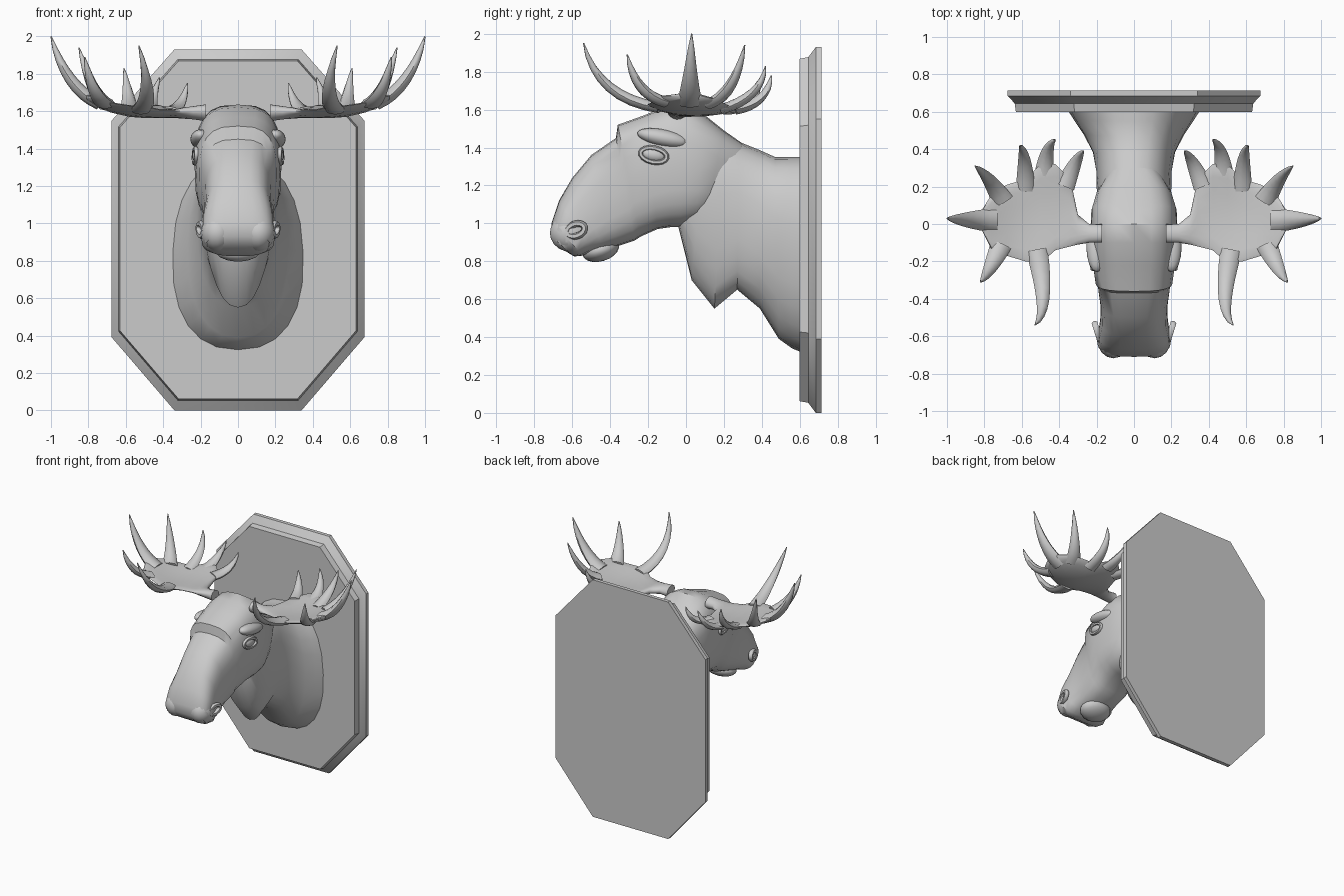
import bpy
import bmesh
from math import sin, cos, pi, radians
from mathutils import Vector, Matrix

cube = bpy.data.objects.get("Cube")
if cube:
    bpy.data.objects.remove(cube, do_unlink=True)


def finish(name, bm, sharp=40):
    bmesh.ops.recalc_face_normals(bm, faces=bm.faces)
    mesh = bpy.data.meshes.new(name)
    bm.to_mesh(mesh)
    bm.free()
    mesh.shade_smooth()
    mesh.set_sharp_from_angle(angle=radians(sharp))
    obj = bpy.data.objects.new(name, mesh)
    bpy.context.collection.objects.link(obj)
    return obj


def add_loft(bm, rings):
    """Skin a list of equal closed rings and cap both ends."""
    loops = [[bm.verts.new(p) for p in ring] for ring in rings]
    count = len(loops[0])
    for a, b in zip(loops, loops[1:]):
        for i in range(count):
            j = (i + 1) % count
            bm.faces.new((a[i], a[j], b[j], b[i]))
    bm.faces.new(loops[0])
    bm.faces.new(loops[-1])


def power(value, exponent):
    return abs(value) ** exponent * (1 if value >= 0 else -1)


def section(top, bottom, width, squareness, pinch, count=24):
    """Rounded cross-section hung between a top and a bottom (y, z) point."""
    top, bottom = Vector((0, *top)), Vector((0, *bottom))
    middle, half = (top + bottom) / 2, (top - bottom) / 2
    ring = []
    for i in range(count):
        a = 2 * pi * i / count
        up = power(cos(a), squareness)
        side = power(sin(a), squareness) * width * (1 + pinch * up)
        ring.append(middle + half * up + Vector((side, 0, 0)))
    return ring


def body(name, sections, squareness):
    bm = bmesh.new()
    add_loft(bm, [section(t, b, w, squareness, p) for t, b, w, p in sections])
    return finish(name, bm)


def ellipsoid(name, place, size, tilt=0):
    bm = bmesh.new()
    matrix = (Matrix.Translation(place) @ Matrix.Rotation(tilt, 4, 'X')
              @ Matrix.Diagonal((*size, 1)))
    bmesh.ops.create_uvsphere(bm, u_segments=16, v_segments=10, radius=1, matrix=matrix)
    return finish(name, bm, 60)


def rim(name, place, length, height, thick, tilt, lean):
    """Oval ring lying against the side of the head."""
    bm = bmesh.new()
    turn = Matrix.Rotation(lean, 3, 'Z') @ Matrix.Rotation(tilt, 3, 'X')
    count, rings = 16, []
    for i in range(count):
        a = 2 * pi * i / count
        out = Vector((0, cos(a), sin(a)))
        core = Vector((0, length * cos(a), height * sin(a)))
        rings.append([bm.verts.new(Vector(place) + turn @ (
            core + thick * (out * cos(b) + Vector((sin(b), 0, 0)))))
            for b in (k * pi / 3 for k in range(6))])
    for i in range(count):
        a, b = rings[i], rings[(i + 1) % count]
        for k in range(6):
            m = (k + 1) % 6
            bm.faces.new((a[k], a[m], b[m], b[k]))
    return finish(name, bm, 60)


# Wall plaque: stepped octagon
corners = [(.34, 0), (.675, .39), (.675, 1.55), (.34, 1.93)]
outline = corners + [(-x, z) for x, z in reversed(corners)]
bm = bmesh.new()
add_loft(bm, [[(x * s, y, .965 + (z - .965) * s) for x, z in outline]
              for y, s in ((.715, 1), (.685, 1), (.645, .945), (.6, .936))])
finish("plaque", bm, 30)

# Neck with hanging dewlap: top, bottom, half width, taper toward the bottom
body("neck", [
    ((.61, 1.35), (.61, .32), .355, -.05),
    ((.55, 1.35), (.56, .34), .32, -.03),
    ((.47, 1.35), (.49, .39), .27, 0),
    ((.38, 1.39), (.39, .55), .22, .05),
    ((.28, 1.43), (.27, .65), .2, .1),
    ((.20, 1.47), (.15, .55), .19, .25),
    ((.10, 1.46), (.03, .70), .18, .2),
    ((-.02, 1.35), (-.04, .98), .15, .1),
], .85)

# Head from poll to nose
body("head", [
    ((.30, 1.42), (.16, 1.06), .15, 0),
    ((.20, 1.49), (.10, 1.02), .2, .05),
    ((.10, 1.57), (.05, 1.0), .228, .02),
    ((.0, 1.635), (-.03, .98), .232, 0),
    ((-.10, 1.62), (-.08, .98), .232, 0),
    ((-.22, 1.57), (-.15, .97), .225, .02),
    ((-.36, 1.52), (-.24, .93), .205, .05),
    ((-.37, 1.45), (-.27, .91), .195, .02),
    ((-.50, 1.36), (-.36, .88), .18, -.03),
    ((-.60, 1.24), (-.43, .86), .178, -.05),
    ((-.67, 1.12), (-.49, .85), .19, 0),
    ((-.71, 1.0), (-.54, .83), .195, 0),
    ((-.71, .93), (-.59, .825), .165, .1),
    ((-.68, .88), (-.63, .85), .1, 0),
], .68)
ellipsoid("lower_lip", (0, -.45, .86), (.125, .1, .06), .3)


def palm_height(x, y):
    return 1.585 + .9 * max(0, x - .5) ** 2 + .6 * (y - .05) ** 2


# Antler palm stations: x, front y, back y, half thickness
palm = [(.17, -.1, .0, .045), (.24, -.1, .0, .035), (.3, -.11, .05, .028),
        (.34, -.12, .24, .022), (.42, -.14, .32, .022), (.5, -.21, .32, .022),
        (.58, -.2, .24, .022), (.68, -.17, .21, .022), (.76, -.14, .16, .022),
        (.81, -.04, .08, .018)]

# Tines: base, bend, tip, base radius
tines = [
    ((.52, -.14, 1.61), (.45, -.47, 1.66), (.53, -.54, 1.95), .055),
    ((.71, -.11, 1.64), (.78, -.27, 1.68), (.82, -.31, 1.89), .055),
    ((.74, .02, 1.64), (.92, .02, 1.72), (1.0, .03, 2.0), .065),
    ((.70, .12, 1.63), (.78, .26, 1.68), (.85, .31, 1.94), .055),
    ((.58, .18, 1.60), (.58, .40, 1.66), (.61, .42, 1.83), .05),
    ((.48, .26, 1.60), (.47, .43, 1.63), (.42, .45, 1.78), .05),
    ((.37, .20, 1.60), (.30, .37, 1.60), (.27, .39, 1.75), .05),
]


def add_tine(bm, base, bend, tip, radius, side, steps=8, count=8):
    base, bend, tip = (Vector((p[0] * side, p[1], p[2])) for p in (base, bend, tip))
    rings = []
    for s in range(steps + 1):
        t = s / steps
        centre = base * (1 - t) ** 2 + bend * 2 * t * (1 - t) + tip * t * t
        along = ((bend - base) * (1 - t) + (tip - bend) * t).normalized()
        across = along.cross(Vector((0, 0, 1))).normalized()
        normal = across.cross(along)
        r = radius * (1 - t) ** .8 + .003
        flat = .5 + .5 * t
        rings.append([centre + r * (across * cos(a) + normal * sin(a) * flat)
                      for a in (2 * pi * k / count for k in range(count))])
    add_loft(bm, rings)


for side, label in ((1, "left"), (-1, "right")):
    # Palmate antler with its tines
    bm = bmesh.new()
    rings = []
    for x, front, back, thick in palm:
        ring = []
        for i in range(16):
            a = 2 * pi * i / 16
            y = (front + back) / 2 + (back - front) / 2 * cos(a)
            ring.append((x * side, y, palm_height(x, y) + thick * sin(a)))
        rings.append(ring)
    add_loft(bm, rings)
    for tine in tines:
        add_tine(bm, *tine, side)
    finish("antler_" + label, bm, 50)

    # Eye, lids and brow
    ellipsoid("eye_" + label, (.215 * side, -.17, 1.36), (.03, .065, .035), -.2)
    rim("eyelid_" + label, (.228 * side, -.17, 1.36), .07, .037, .014, -.2, -.1 * side)
    ellipsoid("brow_" + label, (.2 * side, -.12, 1.45), (.055, .14, .045), -.2)

    # Nostril rim and fleshy muzzle lobe
    ellipsoid("muzzle_lobe_" + label, (.11 * side, -.61, .95), (.09, .108, .1))
    rim("nostril_" + label, (.195 * side, -.58, .965), .05, .032, .018, .3, -.3 * side)
